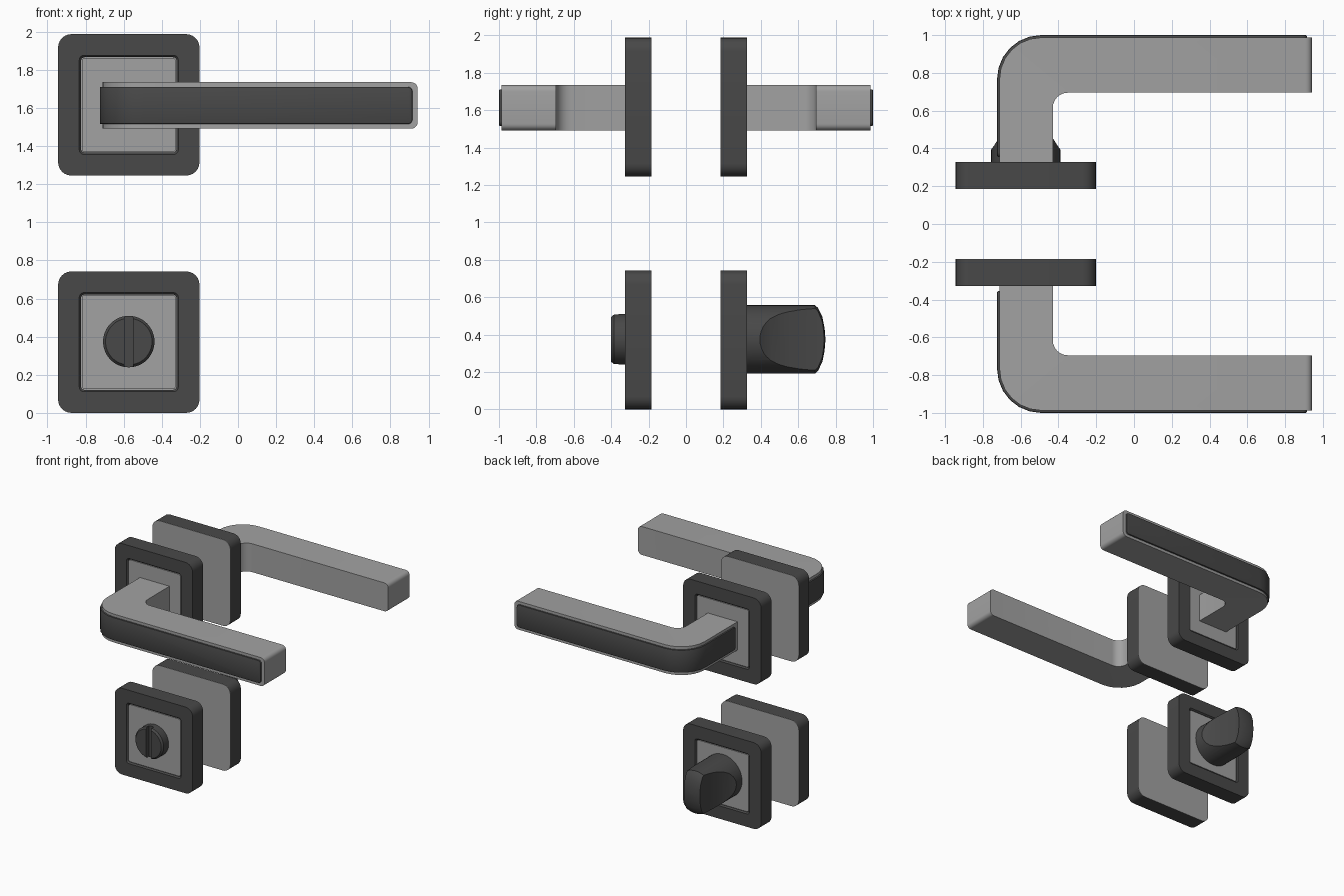
import bpy, bmesh
from math import sin, cos, pi, radians

if "Cube" in bpy.data.objects:
    bpy.data.objects.remove(bpy.data.objects["Cube"])

CX, PLATE_Z, LOCK_Z, LEVER_Z = -0.573, 1.616, 0.371, 1.613


def material(name, v):
    m = bpy.data.materials.new(name)
    m.diffuse_color = (v, v, v, 1)
    m.use_nodes = True
    m.node_tree.nodes["Principled BSDF"].inputs["Base Color"].default_value = m.diffuse_color
    return m


LIGHT, DARK = material("satin_grey", 0.36), material("dark_grey", 0.065)


def finish(name, bm, mat):
    bmesh.ops.recalc_face_normals(bm, faces=bm.faces)
    me = bpy.data.meshes.new(name)
    bm.to_mesh(me)
    bm.free()
    ob = bpy.data.objects.new(name, me)
    bpy.context.collection.objects.link(ob)
    me.materials.append(mat)
    return ob


def activate(ob):
    bpy.ops.object.select_all(action='DESELECT')
    ob.select_set(True)
    bpy.context.view_layer.objects.active = ob


def smooth(ob):
    activate(ob)
    bpy.ops.object.shade_smooth_by_angle(angle=radians(30))


def boolean(ob, cutter, op):
    activate(ob)
    mod = ob.modifiers.new("cut", 'BOOLEAN')
    mod.operation, mod.object, mod.solver = op, cutter, 'EXACT'
    bpy.ops.object.modifier_apply(modifier=mod.name)
    bpy.data.objects.remove(cutter)


def arc(cx, cy, r, a0, a1, n=6):
    return [(cx + r * cos(radians(a0 + (a1 - a0) * i / n)),
             cy + r * sin(radians(a0 + (a1 - a0) * i / n))) for i in range(n + 1)]


def square(h, r):
    k, pts = h - r, []
    for i, (sx, sz) in enumerate([(1, 1), (-1, 1), (-1, -1), (1, -1)]):
        pts += arc(sx * k, sz * k, r, 90 * i, 90 * i + 90)
    return pts


def circle(r, n=48):
    return arc(0, 0, r, 0, 360 - 360 / n, n - 1)


def loft(name, rings, z, side, mat, closed=False):
    """Skin rings of (points, depth) along y around (CX, z)."""
    bm = bmesh.new()
    vs = [[bm.verts.new((CX + x, side * y, z + q)) for x, q in pts] for pts, y in rings]
    for a, b in zip(vs, vs[1:] + (vs[:1] if closed else [])):
        for i in range(len(a)):
            j = (i + 1) % len(a)
            bm.faces.new((a[i], a[j], b[j], b[i]))
    if not closed:
        bm.faces.new(vs[0])
        bm.faces.new(vs[-1])
    return finish(name, bm, mat)


def prism(name, pts, z, half, side, mat, ends=None, r=0.03):
    """Extrude a plan outline in z; round the end corners picked by ends()."""
    bm = bmesh.new()
    lo, hi = ([bm.verts.new((x, side * y, z + h)) for x, y in pts] for h in (-half, half))
    bm.faces.new(lo)
    bm.faces.new(hi)
    for i in range(len(pts)):
        j = (i + 1) % len(pts)
        bm.faces.new((lo[i], lo[j], hi[j], hi[i]))
    if ends:
        edges = [e for e in bm.edges if abs(e.verts[0].co.z - e.verts[1].co.z) < 1e-5
                 and all(ends(v.co.x, abs(v.co.y)) for v in e.verts)]
        bmesh.ops.bevel(bm, geom=edges, offset=r, segments=5, profile=0.5, affect='EDGES')
    return finish(name, bm, mat)


def rosette(tag, z, side):
    # dark frame, light centre panel and light back cover
    smooth(loft(tag + "_frame", [(square(0.371, 0.07), 0.188), (square(0.371, 0.07), 0.327),
                                 (square(0.26, 0.025), 0.327), (square(0.25, 0.018), 0.315),
                                 (square(0.25, 0.018), 0.188)], z, side, DARK, True))
    smooth(loft(tag + "_panel", [(square(0.246, 0.015), 0.2), (square(0.246, 0.015), 0.317)],
                z, side, LIGHT))
    smooth(loft(tag + "_back_cover", [(square(0.371, 0.07), 0.185),
                                      (square(0.371, 0.07), 0.188)], z, side, LIGHT))


def lever(tag, side):
    # L-shaped body
    body = ([(0.943, 0.695)] + arc(-0.35, 0.615, 0.08, 90, 180)
            + [(-0.43, 0.3), (-0.712, 0.3)] + arc(-0.492, 0.767, 0.22, 180, 90)
            + [(0.943, 0.987)])
    smooth(prism(tag + "_lever", body, LEVER_Z, 0.122, side, LIGHT,
                 lambda x, y: x > 0.942, 0.035))
    # dark strip wrapping the outer face
    outer = [(-0.725, 0.355)] + arc(-0.492, 0.767, 0.233, 180, 90) + [(0.915, 1.0)]
    inner = [(0.915, 0.97)] + arc(-0.492, 0.767, 0.203, 90, 180) + [(-0.695, 0.355)]
    strip = prism(tag + "_lever_strip", outer + inner, LEVER_Z, 0.098, side, DARK,
                  lambda x, y: x > 0.914 or y < 0.356, 0.025)
    activate(strip)
    bev = strip.modifiers.new("soft_edge", 'BEVEL')
    bev.width, bev.segments, bev.limit_method, bev.angle_limit = 0.007, 2, 'ANGLE', radians(50)
    bpy.ops.object.modifier_apply(modifier=bev.name)
    smooth(strip)


for tag, side in (("front", -1), ("back", 1)):
    rosette(tag + "_upper_rosette", PLATE_Z, side)
    rosette(tag + "_lower_rosette", LOCK_Z, side)
    lever(tag, side)

# slotted release disc on the front
disc = loft("release_disc", [(circle(0.135), 0.31), (circle(0.135), 0.385),
                             (circle(0.122), 0.4)], LOCK_Z + 0.003, -1, DARK)
slot = prism("slot_cutter", [(CX - 0.023, 0.36), (CX + 0.023, 0.36), (CX + 0.023, 0.45),
                             (CX - 0.023, 0.45)], LOCK_Z, 0.2, -1, DARK)
boolean(disc, slot, 'DIFFERENCE')
smooth(disc)

# thumb turn on the back: domed cylinder scooped on both sides
knob = loft("thumb_turn", [(circle(r), y) for r, y in
                           [(0.183, 0.31), (0.183, 0.69), (0.168, 0.706), (0.12, 0.729),
                            (0.06, 0.741), (0.01, 0.745)]], LOCK_Z + 0.003, 1, DARK)
half = [(0.25, 0.25), (0.25, 0.365), (0.188, 0.388), (0.166, 0.418), (0.146, 0.45),
        (0.123, 0.5), (0.107, 0.55), (0.094, 0.6), (0.084, 0.65), (0.077, 0.7), (0.074, 0.8)]
scoop = prism("scoop_cutter", [(CX + w, y) for w, y in half]
              + [(CX - w, y) for w, y in reversed(half)], LOCK_Z, 0.3, 1, DARK)
boolean(knob, scoop, 'INTERSECT')
smooth(knob)
